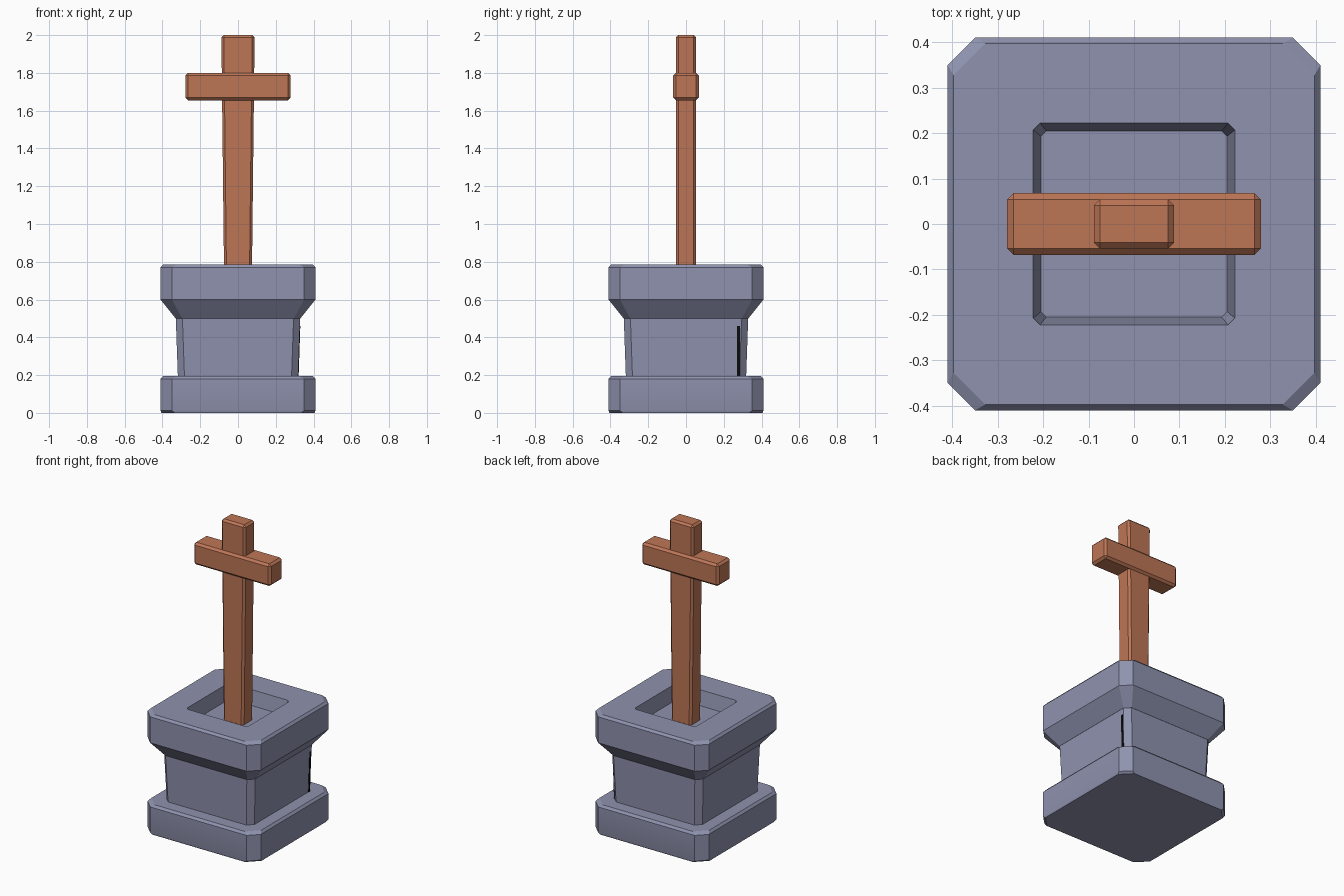
import bpy
import bmesh

cube = bpy.data.objects.get("Cube")
if cube:
    bpy.data.objects.remove(cube, do_unlink=True)


def material(name, rgb):
    mat = bpy.data.materials.new(name)
    mat.use_nodes = True
    mat.diffuse_color = (*rgb, 1)
    mat.node_tree.nodes["Principled BSDF"].inputs["Base Color"].default_value = (*rgb, 1)
    return mat


STONE = material("grey_blue_stone", (0.275, 0.29, 0.425))
WOOD = material("red_brown_wood", (0.51, 0.18, 0.093))
DARK = material("dark_crack", (0.004, 0.004, 0.004))


def finish(bm, name, mat, smooth=True):
    bmesh.ops.recalc_face_normals(bm, faces=bm.faces)
    mesh = bpy.data.meshes.new(name)
    bm.to_mesh(mesh)
    bm.free()
    mesh.materials.append(mat)
    obj = bpy.data.objects.new(name, mesh)
    bpy.context.collection.objects.link(obj)
    if smooth:
        bpy.ops.object.select_all(action="DESELECT")
        obj.select_set(True)
        bpy.context.view_layer.objects.active = obj
        bpy.ops.object.shade_smooth_by_angle(angle=0.4)
    return obj


def loft(name, levels, mat):
    """Stack of corner-cut squares, each given as (z, half width, corner cut)."""
    bm = bmesh.new()
    rings = []
    for z, h, cut in levels:
        i = h - cut
        outline = [(h, -i), (h, i), (i, h), (-i, h), (-h, i), (-h, -i), (-i, -h), (i, -h)]
        rings.append([bm.verts.new((x, y, z)) for x, y in outline])
    for a, b in zip(rings, rings[1:]):
        for k in range(8):
            n = (k + 1) % 8
            bm.faces.new((a[k], a[n], b[n], b[k]))
    bm.faces.new(rings[0])
    bm.faces.new(rings[-1])
    return finish(bm, name, mat)


def beam(name, half_x, half_y, z0, z1, bevel, taper=1.0):
    """Bevelled timber, narrowed at its foot by the taper factor."""
    bm = bmesh.new()
    bmesh.ops.create_cube(bm, size=2)
    for v in bm.verts:
        t = taper if v.co.z < 0 else 1
        v.co = (v.co.x * half_x * t, v.co.y * half_y, z0 if v.co.z < 0 else z1)
    bmesh.ops.bevel(bm, geom=bm.edges[:], offset=bevel, segments=1, affect="EDGES")
    return finish(bm, name, WOOD, smooth=False)


# Stone pedestal
loft("pedestal_base", [(0, 0.405, 0.07), (0.012, 0.41, 0.06),
                       (0.18, 0.41, 0.06), (0.195, 0.397, 0.07)], STONE)
loft("pedestal_shaft", [(0.18, 0.318, 0.035), (0.52, 0.33, 0.035)], STONE)
# Flared rim with a shallow square recess
loft("pedestal_rim", [(0.5, 0.33, 0.035), (0.6, 0.41, 0.06), (0.77, 0.41, 0.06),
                      (0.785, 0.397, 0.07), (0.785, 0.222, 0.015),
                      (0.69, 0.205, 0.012)], STONE)

# Narrow crack beside one shaft corner
bm = bmesh.new()
bmesh.ops.create_cube(bm, size=1)
for v in bm.verts:
    up = v.co.z > 0
    v.co = ((0.327 if up else 0.318) + v.co.x * 0.006,
            0.279 + v.co.y * 0.016, 0.46 if up else 0.195)
finish(bm, "shaft_crack", DARK, smooth=False)

# Wooden cross
beam("cross_upright", 0.088, 0.054, 0.67, 2.0, 0.013, taper=0.83)
beam("cross_bar", 0.279, 0.068, 1.655, 1.8, 0.014)
